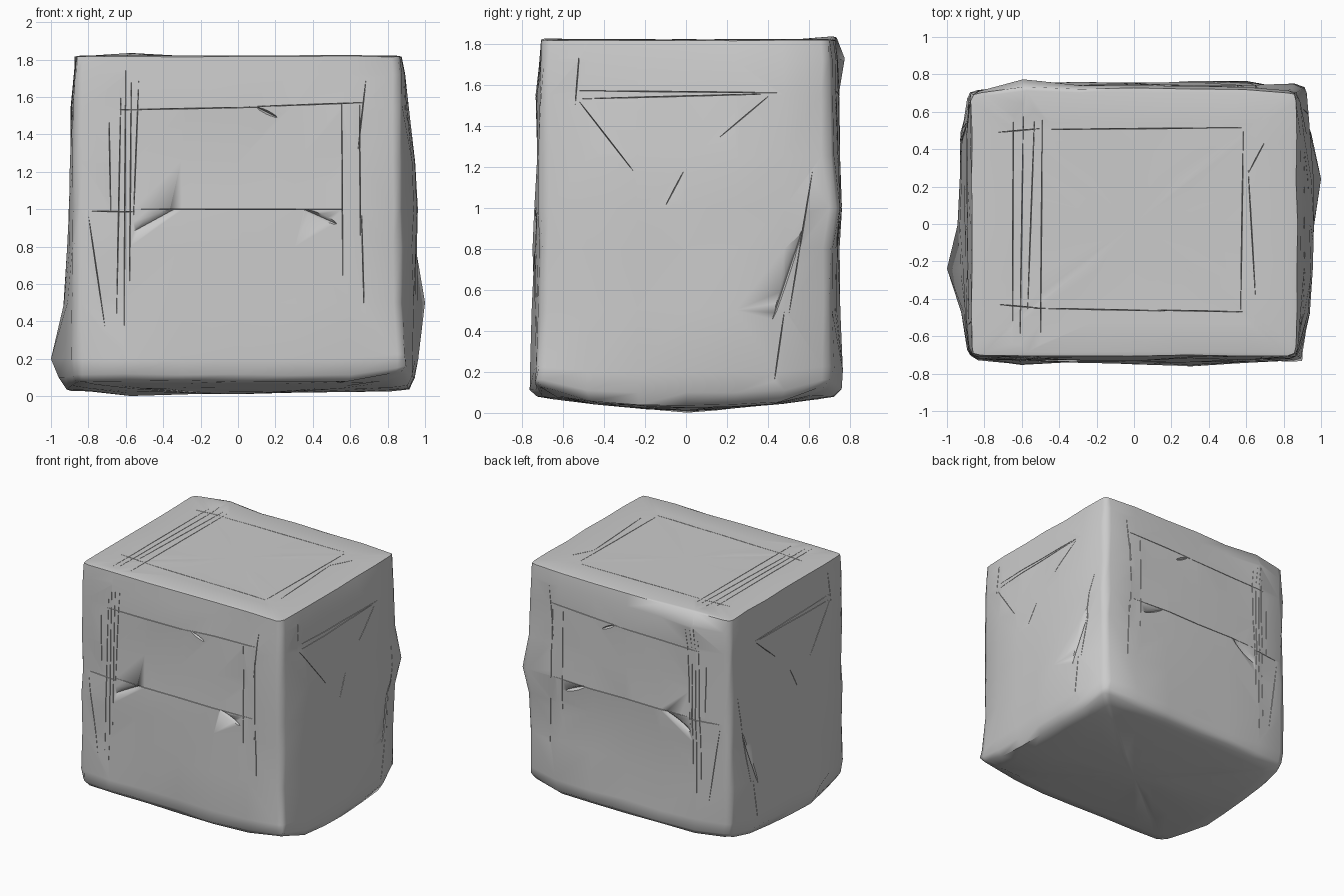
import bpy, bmesh, math, random
from mathutils import Vector
from mathutils.bvhtree import BVHTree

if "Cube" in bpy.data.objects:
    bpy.data.objects.remove(bpy.data.objects["Cube"])

random.seed(4)

# Stone body: height, half width, half depth, bulge of left, right, front, back
LEVELS = [
    (0.04, 0.86, 0.69, 0.03, 0.05, 0.02, 0.03),
    (0.10, 0.88, 0.71, 0.04, 0.06, 0.03, 0.04),
    (0.20, 0.885, 0.715, 0.05, 0.07, 0.03, 0.04),
    (0.50, 0.885, 0.715, 0.04, 0.07, 0.03, 0.03),
    (0.80, 0.885, 0.715, 0.03, 0.07, 0.025, 0.03),
    (1.00, 0.885, 0.715, 0.02, 0.07, 0.02, 0.04),
    (1.25, 0.885, 0.715, 0.01, 0.06, 0.01, 0.03),
    (1.55, 0.88, 0.715, 0.01, 0.03, 0.01, 0.03),
    (1.72, 0.875, 0.71, 0.0, 0.02, 0.0, 0.03),
    (1.815, 0.87, 0.705, 0.0, 0.0, 0.0, 0.02),
]
CHAMFER = 0.05
STEPS = (0.14, 0.32, 0.5, 0.68, 0.86)

# Local lumps: centre, push, radius
LUMPS = [
    ((-0.93, -0.25, 0.20), (-0.075, 0, 0), 0.2),
    ((0.95, 0.25, 0.48), (0.06, 0, 0), 0.25),
    ((-0.7, -0.73, 0.17), (0, -0.05, 0), 0.16),
    ((0.4, -0.74, 0.17), (0, -0.05, 0), 0.16),
    ((-0.6, 0.74, 1.72), (0, 0.04, 0), 0.16),
    ((0.5, 0.75, 0.2), (0, 0.03, 0), 0.2),
    ((0.88, 0.70, 1.0), (0.035, 0.035, 0), 0.2),
    ((0.88, -0.70, 0.08), (0.03, -0.03, 0.05), 0.2),
    ((0.88, 0.70, 0.08), (0.0, 0.0, 0.05), 0.2),
    ((-0.88, 0.70, 0.08), (0.0, 0.0, 0.03), 0.2),
    ((0.45, -0.70, 1.82), (0, 0, 0.015), 0.15),
    ((-0.6, 0.70, 1.82), (0, 0, 0.015), 0.15),
    ((-0.5, 0.0, 0.03), (0, 0, -0.02), 0.3),
]


def ring(hx, hy, bl, br, bf, bb):
    """Chamfered rectangle whose four sides bulge outwards."""
    c = CHAMFER
    pts = []
    corners = []
    for sx, sy, start in ((1, -1, -90), (1, 1, 0), (-1, 1, 90), (-1, -1, 180)):
        corners.append([Vector((sx * (hx - c) + c * math.cos(math.radians(start + d)),
                                sy * (hy - c) + c * math.sin(math.radians(start + d))))
                        for d in (0, 45, 90)])
    bulges = (Vector((br, 0)), Vector((0, bb)), Vector((-bl, 0)), Vector((0, -bf)))
    for i in range(4):
        pts += corners[i]
        pts += [corners[i][-1].lerp(corners[(i + 1) % 4][0], t)
                + bulges[i] * (1 - (2 * t - 1) ** 4) for t in STEPS]
    return pts


def build_body():
    bm = bmesh.new()
    rings = []

    def add(pts, z, scale, jitter, lift=0.0):
        row = []
        for p in pts:
            x, y = p.x * scale, p.y * scale
            j = [random.uniform(-jitter, jitter) for _ in range(3)]
            row.append(bm.verts.new((x + j[0], y + j[1],
                                     z + lift * (y / 0.72) ** 2 + j[2] * 0.5)))
        rings.append(row)

    # Curved underside, walls, flat top
    for s in (0.3, 0.65, 0.9):
        add(ring(*LEVELS[0][1:]), 0.025 + 0.01 * s, s, 0.006, 0.05)
    for lv in LEVELS:
        lift = 0.045 if lv[0] < 0.05 else 0.015 if lv[0] < 0.15 else 0
        add(ring(*lv[1:]), lv[0], 1, 0.008 if lv[0] < 1.6 else 0.005, lift)
    for s in (0.97, 0.75, 0.35):
        add(ring(*LEVELS[-1][1:]), 1.82, s, 0.003)
    n = len(rings[0])
    for a, b in zip(rings, rings[1:]):
        for i in range(n):
            bm.faces.new((a[i], a[(i + 1) % n], b[(i + 1) % n], b[i]))
    for row, z in ((rings[0], 0.02), (rings[-1], 1.82)):
        mid = bm.verts.new((0, 0, z))
        for i in range(n):
            bm.faces.new((row[i], row[(i + 1) % n], mid))
    for v in bm.verts:
        start = v.co.copy()
        for centre, push, radius in LUMPS:
            d = (start - Vector(centre)).length / radius
            v.co += Vector(push) * math.exp(-d * d * 2)
    bmesh.ops.recalc_face_normals(bm, faces=bm.faces)
    # Rest the lowest point on the floor, keep the outermost lumps in bounds
    low = min(v.co.z for v in bm.verts)
    for v in bm.verts:
        if v.co.z < 0.12:
            v.co.z -= low * (1 - v.co.z / 0.12)
        v.co.z = max(v.co.z, 0.0)
        v.co.x = max(-1.0, min(1.0, v.co.x))
    return bm


def to_object(bm, name):
    mesh = bpy.data.meshes.new(name)
    bm.to_mesh(mesh)
    ob = bpy.data.objects.new(name, mesh)
    bpy.context.collection.objects.link(ob)
    return ob


body_bm = build_body()
tree = BVHTree.FromBMesh(body_bm)
crack_bm = bmesh.new()

SIDES = {
    "front": (lambda u, v: Vector((u, -3, v)), Vector((0, 1, 0))),
    "back": (lambda u, v: Vector((u, 3, v)), Vector((0, -1, 0))),
    "right": (lambda u, v: Vector((3, u, v)), Vector((-1, 0, 0))),
    "left": (lambda u, v: Vector((-3, u, v)), Vector((1, 0, 0))),
    "top": (lambda u, v: Vector((u, v, 3)), Vector((0, 0, -1))),
}


def crack(side, u0, v0, u1, v1, width=0.0025, depth=0.015):
    """Tapered V-groove that follows the surface."""
    place, inward = SIDES[side]
    pts = []
    for t in (0, 0.08, 0.3, 0.5, 0.7, 0.92, 1):
        hit = tree.ray_cast(place(u0 + (u1 - u0) * t, v0 + (v1 - v0) * t), inward)[0]
        if hit is None:
            return
        pts.append((t, hit))
    s = (pts[-1][1] - pts[0][1]).cross(inward).normalized()
    rows = []
    for t, p in pts[1:-1]:
        k = 0.5 + 2 * t * (1 - t)
        rows.append([crack_bm.verts.new(q) for q in
                     (p + s * width * k * 2 - inward * 0.02, p + inward * depth * k,
                      p - s * width * k * 2 - inward * 0.02)])
    ends = [crack_bm.verts.new(p - inward * 0.002) for p in (pts[0][1], pts[-1][1])]
    for i in range(3):
        j = (i + 1) % 3
        crack_bm.faces.new((ends[0], rows[0][i], rows[0][j]))
        crack_bm.faces.new((ends[1], rows[-1][j], rows[-1][i]))
        for a, b in zip(rows, rows[1:]):
            crack_bm.faces.new((a[i], b[i], b[j], a[j]))


# Cracks shared by the front and back
for side in ("front", "back"):
    for c in [(-0.67, 1.53, 0.12, 1.545), (0.05, 1.547, 0.69, 1.57),
              (-0.80, 0.99, -0.55, 0.985), (-0.58, 1.0, 0.68, 0.998),
              (-0.60, 1.76, -0.61, 0.26), (-0.625, 1.66, -0.65, 0.38),
              (-0.57, 1.72, -0.58, 0.55), (-0.53, 1.70, -0.56, 0.92),
              (-0.69, 1.5, -0.68, 0.98), (-0.80, 0.97, -0.71, 0.36),
              (0.555, 1.60, 0.56, 0.62), (0.65, 1.60, 0.655, 0.80),
              (0.685, 1.70, 0.64, 1.3), (0.66, 1.0, 0.675, 0.44)]:
        crack(side, *c)
    # Wider chips beside the cracks
    crack(side, -0.56, 0.88, -0.34, 1.0, 0.022, 0.025)
    crack(side, 0.35, 1.0, 0.53, 0.92, 0.014, 0.025)
    crack(side, 0.1, 1.545, 0.21, 1.49, 0.01, 0.02)

# Cracks on the top
for c in [(-0.52, 0.505, 0.6, 0.515), (-0.55, -0.45, 0.2, -0.465),
          (0.1, -0.46, 0.6, -0.47), (0.585, 0.53, 0.57, -0.49),
          (-0.49, 0.6, -0.5, -0.66), (-0.645, 0.6, -0.65, -0.66),
          (-0.59, 0.66, -0.61, -0.66), (-0.53, 0.62, -0.57, -0.5),
          (-0.73, 0.49, -0.5, 0.51), (-0.73, -0.43, -0.5, -0.45),
          (0.61, 0.3, 0.65, -0.4), (0.70, 0.44, 0.61, 0.27)]:
    crack("top", *c)

# Cracks on the two ends
for side in ("right", "left"):
    for c in [(-0.53, 1.53, 0.42, 1.555), (-0.53, 1.57, 0.46, 1.56),
              (-0.53, 1.53, -0.25, 1.17), (0.41, 1.55, 0.16, 1.34),
              (-0.10, 1.01, -0.01, 1.18), (-0.52, 1.75, -0.54, 1.5),
              (0.62, 1.2, 0.5, 0.47), (0.48, 0.5, 0.43, 0.15)]:
        crack(side, *c)
    crack(side, 0.42, 0.45, 0.57, 0.90, 0.01, 0.02)

bmesh.ops.recalc_face_normals(crack_bm, faces=crack_bm.faces)
body = to_object(body_bm, "stone_block")
cutter = to_object(crack_bm, "crack_cutter")
cutter.hide_render = True

# Cut the cracks and shade
mod = body.modifiers.new("cracks", "BOOLEAN")
mod.operation = "DIFFERENCE"
mod.solver = "EXACT"
mod.use_self = True
mod.object = cutter
bpy.context.view_layer.objects.active = body
body.select_set(True)
bpy.ops.object.modifier_apply(modifier=mod.name)
bpy.data.objects.remove(cutter)
bpy.ops.object.shade_smooth_by_angle(angle=math.radians(60))
